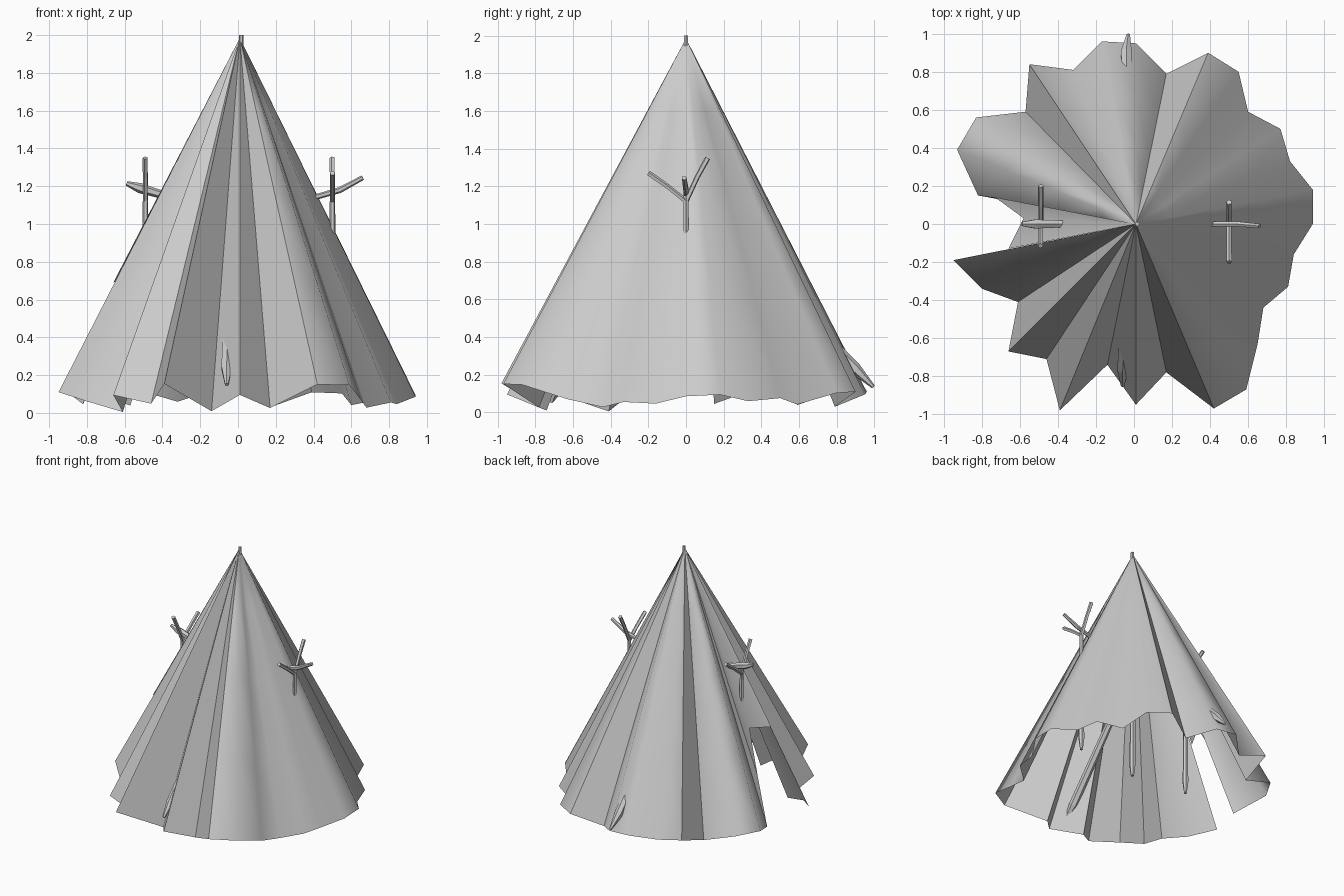
import bpy, bmesh, math
from mathutils import Vector

if "Cube" in bpy.data.objects:
    bpy.data.objects.remove(bpy.data.objects["Cube"])

APEX = Vector((0.01, 0, 1.985))
SLANT = 2.115   # every cloth ray has about the same length


def finish(bm, name):
    me = bpy.data.meshes.new(name)
    bm.to_mesh(me)
    bm.free()
    ob = bpy.data.objects.new(name, me)
    bpy.context.collection.objects.link(ob)
    return ob


def pole(name, pts, radii, sides=6):
    """Faceted branch swept along a few points with a varying radius."""
    pts = [Vector(p) for p in pts]
    bm = bmesh.new()
    rings = []
    for i, p in enumerate(pts):
        d = (pts[min(i + 1, len(pts) - 1)] - pts[max(i - 1, 0)]).normalized()
        side = d.cross(Vector((0, 1, 0) if abs(d.y) < 0.5 else (1, 0, 0))).normalized()
        up = side.cross(d)
        ring = []
        for k in range(sides):
            a = 2 * math.pi * k / sides
            ring.append(bm.verts.new(p + radii[i] * (math.cos(a) * side + math.sin(a) * up)))
        rings.append(ring)
    for a, b in zip(rings, rings[1:]):
        for k in range(sides):
            n = (k + 1) % sides
            bm.faces.new((a[k], a[n], b[n], b[k]))
    bm.faces.new(rings[0])
    bm.faces.new(rings[-1])
    bmesh.ops.recalc_face_normals(bm, faces=bm.faces)
    return finish(bm, name)


# Draped cloth: pleated hem, starting at the front edge of the doorway
hem = [(-.95, -.19), (-.80, -.34), (-.61, -.41), (-.66, -.67), (-.46, -.71),
       (-.39, -.98), (-.14, -.74), (.01, -.95), (.17, -.78), (.42, -.97),
       (.59, -.87), (.65, -.63), (.68, -.44), (.81, -.33), (.84, -.16),
       (.94, 0), (.94, .18), (.82, .33), (.77, .50), (.60, .59), (.55, .80),
       (.39, .90), (.17, .79), (.01, .95), (-.17, .96), (-.32, .81),
       (-.55, .84), (-.57, .59), (-.83, .56), (-.93, .39), (-.82, .15)]
rim = [Vector((x, y, APEX.z - math.sqrt(SLANT ** 2 - (x - APEX.x) ** 2 - y * y)))
       for x, y in hem]
# Doorway outline: notch cut into the left side
rim += [Vector((-.73, .14, .42)), Vector((-.58, .03, .72)), Vector((-.66, -.13, .69))]

bm = bmesh.new()
top = bm.verts.new(APEX)
levels = (0.2, 0.45, 0.72, 1.0)
cols = [[bm.verts.new(APEX.lerp(p, t)) for t in levels] for p in rim]
last = len(cols) - 1
for i in range(last):
    a, b = cols[i], cols[i + 1]
    bm.faces.new((top, a[0], b[0]))
    for k in range(len(levels) - 1):
        bm.faces.new((a[k], a[k + 1], b[k + 1], b[k]))
cloth = finish(bm, "tent_cloth")
bpy.context.view_layer.objects.active = cloth
cloth.select_set(True)
bpy.ops.object.shade_smooth_by_angle(angle=math.radians(60))

# Centre pole
pole("centre_pole", [(.015, 0, .12), (.015, 0, .2), (.01, 0, 1.2), (.017, 0, 2)],
     [.012, .022, .02, .012])

# Forked side poles: the left one is the right one turned half round
for name, s in (("right", 1), ("left", -1)):
    x = .50 if s > 0 else -.49
    pole(name + "_forked_pole", [(x, 0, .16), (x, 0, .25), (x, 0, 1.15)],
         [.010, .022, .014])
    pole(name + "_long_fork", [(x, 0, 1.12), (x, -.10 * s, 1.20), (x, -.20 * s, 1.27)],
         [.014, .014, .015], 5)
    pole(name + "_short_fork", [(x, 0, 1.12), (x, .06 * s, 1.25), (x, .115 * s, 1.35)],
         [.014, .014, .015], 5)

# Sagging crossbar lying in both forks
pole("crossbar", [(-.59, 0, 1.215), (-.52, 0, 1.19), (-.40, 0, 1.155), (0, 0, 1.10),
                  (.42, 0, 1.145), (.54, 0, 1.18), (.66, -.01, 1.245)],
     [.012, .027, .022, .022, .015, .016, .013])

# Slanted props leaning on the crossbar, tips poking through the cloth
pole("front_prop", [(-.06, -.85, .15), (-.06, -.76, .24), (-.03, 0, 1.10)],
     [.010, .032, .022])
pole("back_prop", [(-.03, .995, .135), (-.04, .90, .23), (-.03, .03, 1.12)],
     [.010, .032, .022])
